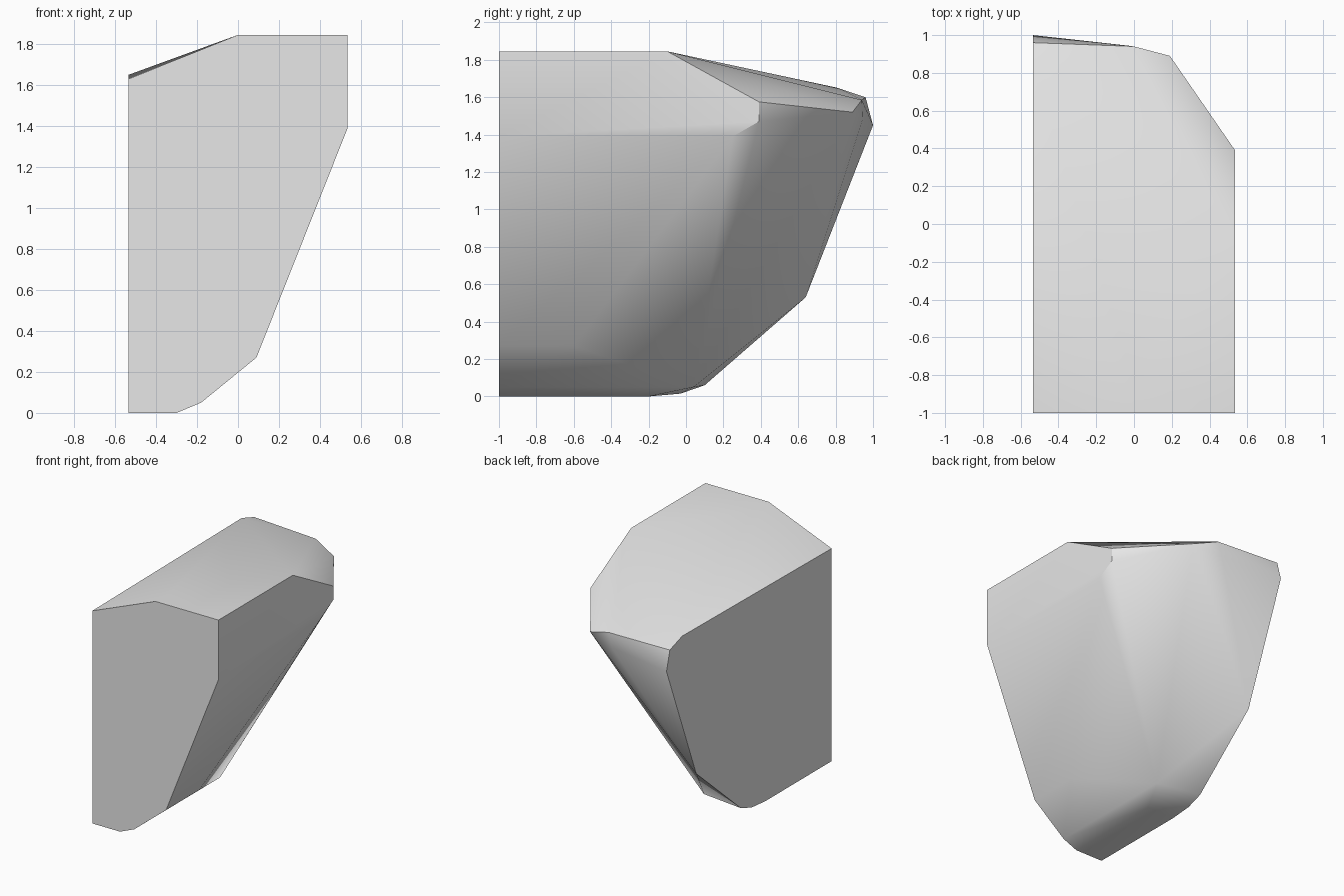
import bpy
import bmesh
import math

cube = bpy.data.objects.get("Cube")
if cube:
    bpy.data.objects.remove(cube, do_unlink=True)

HALF_WIDTH = 0.535
FRONT = -1.0
TOP = 1.845

# Flat front face, as an x, z outline
front_profile = [(-HALF_WIDTH, 0), (-HALF_WIDTH, 1.63), (0, TOP), (HALF_WIDTH, TOP),
                 (HALF_WIDTH, 1.39), (0.09, 0.27), (-0.18, 0.05), (-0.3, 0)]

# Flat cut side and the narrower opposite side, as y, z outlines
cut_side_profile = [(-0.2, 0), (-0.03, 0.015), (0.1, 0.06), (0.64, 0.53),
                    (1, 1.45), (0.96, 1.6), (0.81, 1.65)]
narrow_side_profile = [(-0.1, TOP), (0.39, 1.575), (0.39, 1.47), (0.25, 1.39)]

# Corners between the sides: roof, back ridge, underside
corners = [(0, -0.82, TOP),
           (0.19, 0.89, 1.52), (0, 0.94, 1.585), (-0.03, 0.944, 1.48),
           (0.09, -0.6, 0.27), (-0.18, 0.04, 0.05), (-0.3, -0.2, 0)]


def make_material(name, value):
    mat = bpy.data.materials.new(name)
    mat.use_nodes = True
    colour = (value, value, value, 1)
    mat.diffuse_color = colour
    mat.node_tree.nodes["Principled BSDF"].inputs["Base Color"].default_value = colour
    return mat


def make_hull(name, points, material):
    """Wrap a convex solid around the points and merge its flat faces."""
    bm = bmesh.new()
    for point in points:
        bm.verts.new(point)
    hull = bmesh.ops.convex_hull(bm, input=bm.verts[:])
    spare = set(hull["geom_interior"] + hull["geom_unused"])
    spare = [v for v in spare if isinstance(v, bmesh.types.BMVert)]
    bmesh.ops.delete(bm, geom=spare, context="VERTS")
    bmesh.ops.dissolve_limit(bm, angle_limit=math.radians(0.5),
                             verts=bm.verts[:], edges=bm.edges[:])
    bmesh.ops.recalc_face_normals(bm, faces=bm.faces[:])
    mesh = bpy.data.meshes.new(name)
    bm.to_mesh(mesh)
    bm.free()
    mesh.materials.append(material)
    obj = bpy.data.objects.new(name, mesh)
    bpy.context.collection.objects.link(obj)
    return obj


points = [(x, FRONT, z) for x, z in front_profile]
points += [(-HALF_WIDTH, y, z) for y, z in cut_side_profile]
points += [(HALF_WIDTH, y, z) for y, z in narrow_side_profile]
points += corners
chunk = make_hull("rock_chunk", points, make_material("light_grey", 0.8))

# Soft shading over shallow facets, crisp cut edges
bpy.ops.object.select_all(action="DESELECT")
chunk.select_set(True)
bpy.context.view_layer.objects.active = chunk
bpy.ops.object.shade_smooth_by_angle(angle=math.radians(30))
